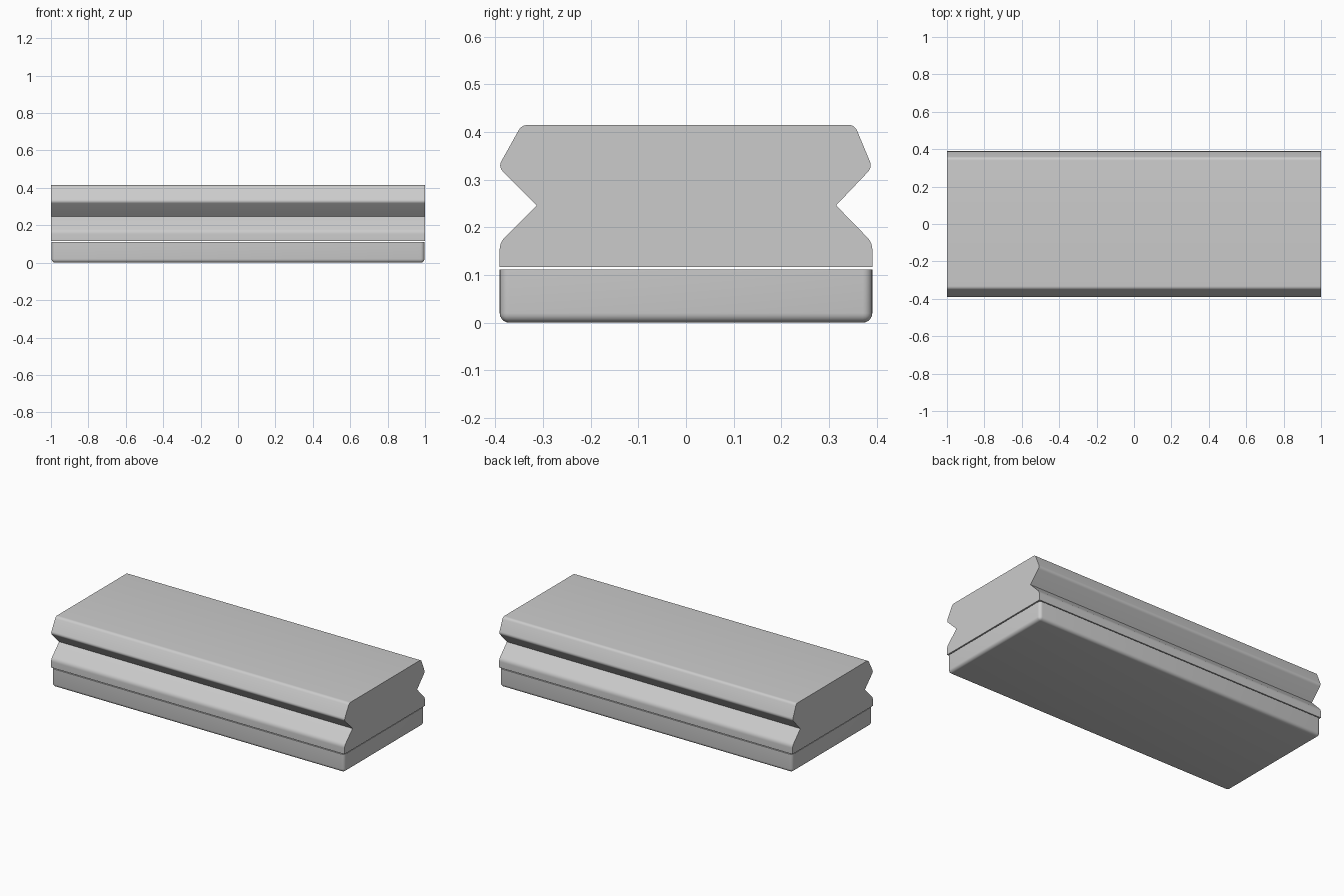
import bpy, bmesh
from mathutils import Vector

if "Cube" in bpy.data.objects:
    bpy.data.objects.remove(bpy.data.objects["Cube"])


def rounded_profile(points, steps=5):
    """Round each (y, z, setback) corner with a short curve."""
    out = []
    n = len(points)
    for i, (y, z, r) in enumerate(points):
        p = Vector((y, z))
        if r == 0:
            out.append(p)
            continue
        a = p + (Vector(points[i - 1][:2]) - p).normalized() * r
        b = p + (Vector(points[(i + 1) % n][:2]) - p).normalized() * r
        for k in range(steps + 1):
            t = k / steps
            out.append(a * (1 - t) ** 2 + p * 2 * t * (1 - t) + b * t * t)
    return out


def finish(name, bm):
    bmesh.ops.recalc_face_normals(bm, faces=bm.faces)
    mesh = bpy.data.meshes.new(name)
    bm.to_mesh(mesh)
    bm.free()
    ob = bpy.data.objects.new(name, mesh)
    bpy.context.collection.objects.link(ob)
    bpy.ops.object.select_all(action='DESELECT')
    bpy.context.view_layer.objects.active = ob
    ob.select_set(True)
    bpy.ops.object.shade_smooth_by_angle(angle=0.5)
    return ob


# Grooved rail: cross-section swept along x
section = rounded_profile([
    (-0.391, 0.117, 0), (0.391, 0.117, 0),
    (0.391, 0.168, 0.015), (0.315, 0.246, 0), (0.391, 0.326, 0.014),
    (0.354, 0.415, 0.014), (-0.345, 0.415, 0.014),
    (-0.394, 0.327, 0.014), (-0.313, 0.246, 0), (-0.391, 0.168, 0.015),
])
bm = bmesh.new()
face = bm.faces.new([bm.verts.new((-1, p.x, p.y)) for p in section])
ext = bmesh.ops.extrude_face_region(bm, geom=[face], use_keep_orig=True)
bmesh.ops.translate(bm, vec=(2, 0, 0),
                    verts=[v for v in ext['geom'] if isinstance(v, bmesh.types.BMVert)])
finish("grooved_rail", bm)

# Base pad: block with rounded bottom and upright edges, sharp top rim
bm = bmesh.new()
bmesh.ops.create_cube(bm, size=1)
bmesh.ops.scale(bm, vec=(1.994, 0.782, 0.112), verts=bm.verts)
bmesh.ops.translate(bm, vec=(0, 0, 0.056), verts=bm.verts)
round_edges = [e for e in bm.edges if min(v.co.z for v in e.verts) < 0.01]
bmesh.ops.bevel(bm, geom=round_edges, offset=0.02, segments=5, profile=0.5,
                affect='EDGES', clamp_overlap=True)
finish("base_pad", bm)
